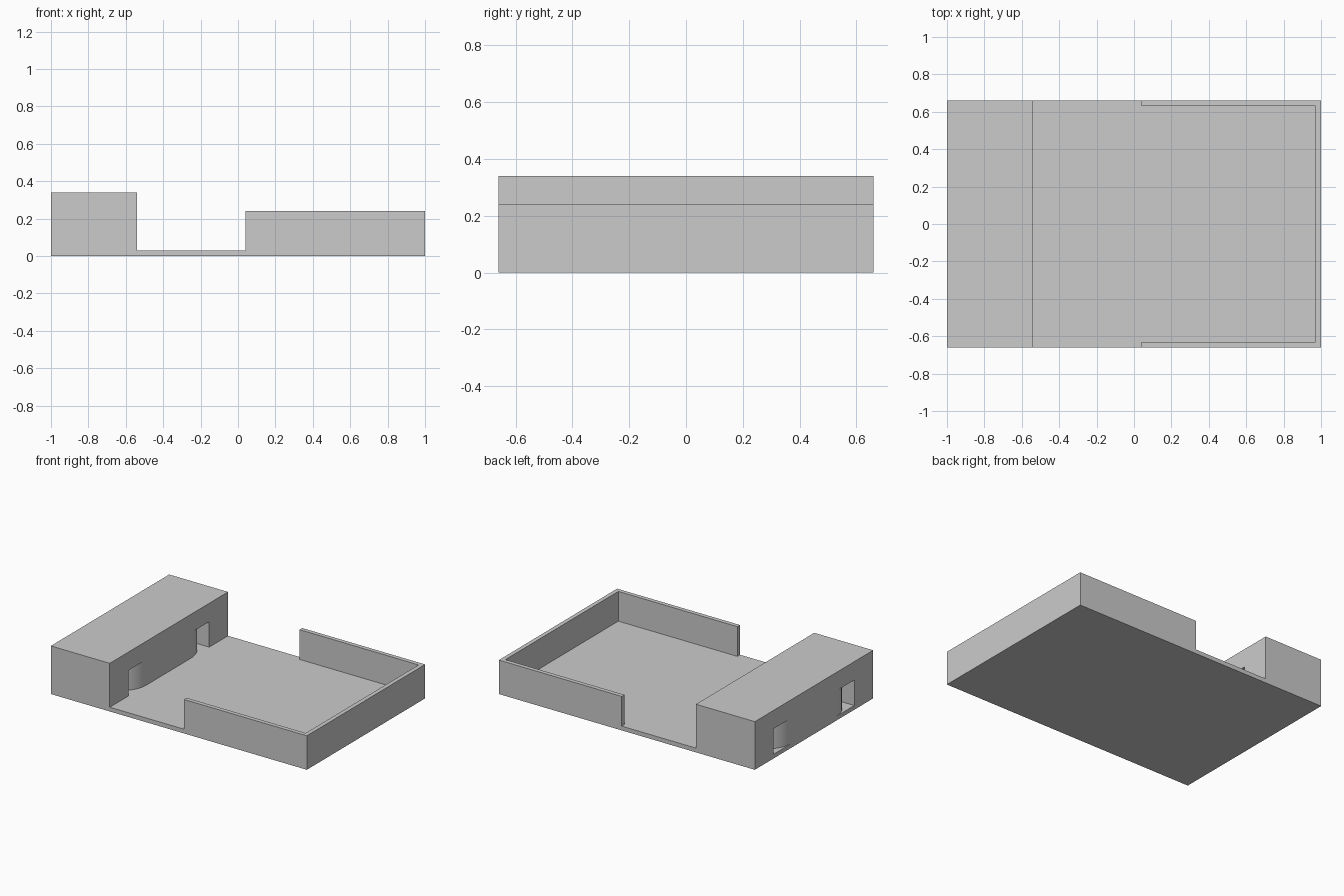
import bpy, bmesh, math
from mathutils import Vector

if "Cube" in bpy.data.objects:
    bpy.data.objects.remove(bpy.data.objects["Cube"])

W = 0.66           # half depth of the whole model
FLOOR = 0.03       # thickness of the base plate


def prism(name, points, offset):
    """Extrude a closed 3D outline by an offset vector."""
    bm = bmesh.new()
    face = bm.faces.new([bm.verts.new(p) for p in points])
    ext = bmesh.ops.extrude_face_region(bm, geom=[face])
    moved = [v for v in ext["geom"] if isinstance(v, bmesh.types.BMVert)]
    bmesh.ops.translate(bm, verts=moved, vec=Vector(offset))
    bmesh.ops.recalc_face_normals(bm, faces=bm.faces)
    mesh = bpy.data.meshes.new(name)
    bm.to_mesh(mesh)
    bm.free()
    obj = bpy.data.objects.new(name, mesh)
    bpy.context.collection.objects.link(obj)
    return obj


# Base plate
prism("base_plate", [(-1, -W, 0), (1, -W, 0), (1, W, 0), (-1, W, 0)], (0, 0, FLOOR))

# Thin wall around three sides of the yard
wall = [(0.04, -W), (1, -W), (1, W), (0.04, W),
        (0.04, W - 0.03), (0.97, W - 0.03), (0.97, 0.03 - W), (0.04, 0.03 - W)]
prism("yard_wall", [(x, y, FLOOR) for x, y in wall], (0, 0, 0.21))

# Block with a wide opening running through it
X0, X1, OPEN_Y, OPEN_Z = -1.0, -0.54, 0.45, 0.21
arch = [(-W, FLOOR), (-W, 0.34), (W, 0.34), (W, FLOOR),
        (OPEN_Y, FLOOR), (OPEN_Y, OPEN_Z), (-OPEN_Y, OPEN_Z), (-OPEN_Y, FLOOR)]
prism("block", [(X0, y, z) for y, z in arch], (X1 - X0, 0, 0))

# Round-cornered core filling the opening, flush with both faces
R, STEPS = 0.20, 12
cx, hx = (X0 + X1) / 2, (X1 - X0) / 2
outline = []
for quarter, (sx, sy) in enumerate([(1, 1), (-1, 1), (-1, -1), (1, -1)]):
    for i in range(STEPS + 1):
        a = math.pi / 2 * (quarter + i / STEPS)
        outline.append((cx + sx * (hx - R) + R * math.cos(a),
                        sy * (OPEN_Y - R) + R * math.sin(a), FLOOR))
core = prism("rounded_core", outline, (0, 0, OPEN_Z - FLOOR))
bpy.context.view_layer.objects.active = core
core.select_set(True)
bpy.ops.object.shade_smooth_by_angle(angle=math.radians(30))
